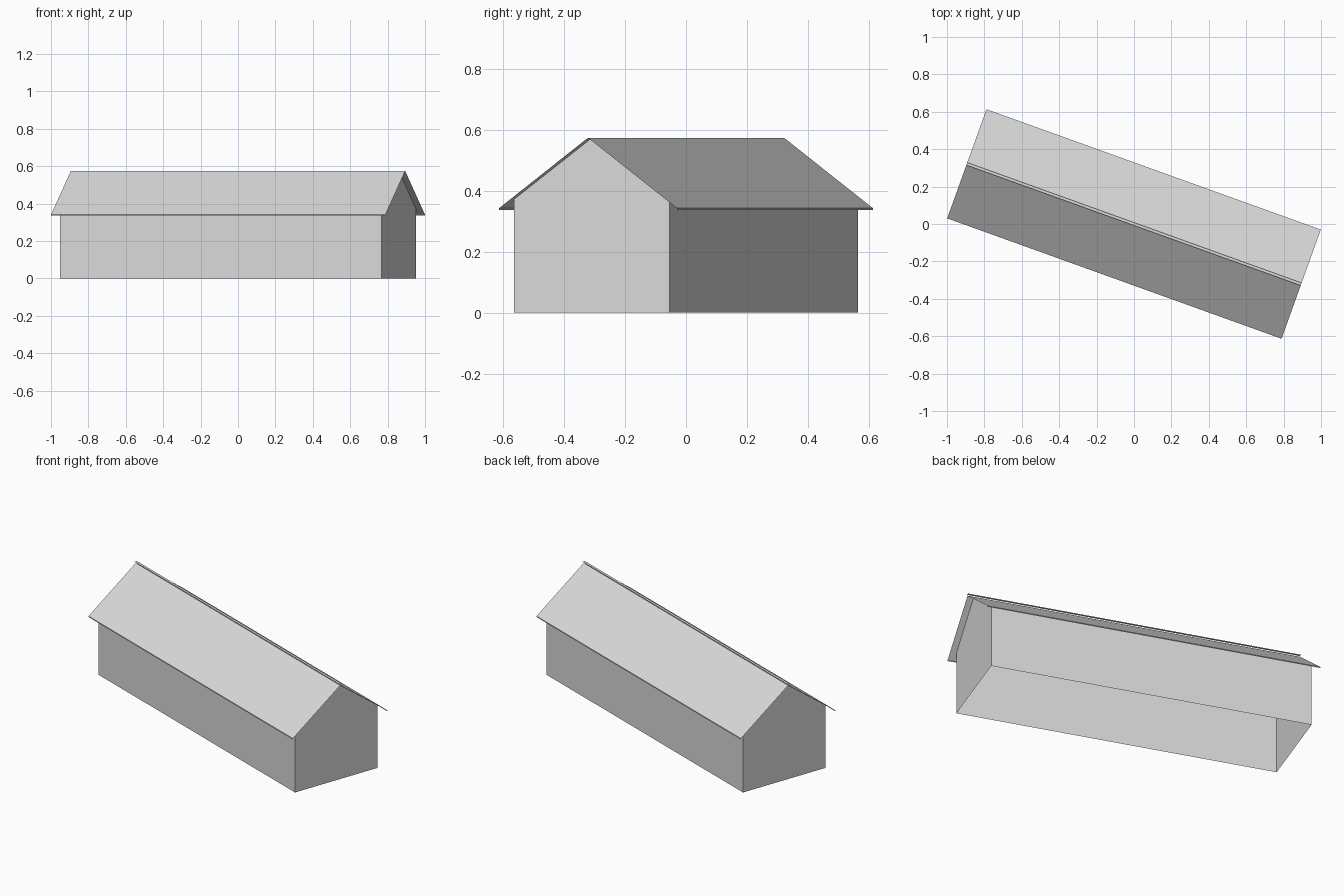
import bpy
import bmesh
from math import radians
from mathutils import Matrix

cube = bpy.data.objects.get("Cube")
if cube:
    bpy.data.objects.remove(cube, do_unlink=True)

TURN = Matrix.Rotation(radians(-19.8), 4, "Z")

grey = bpy.data.materials.new("light_grey")
grey.use_nodes = True
grey.diffuse_color = (0.7, 0.7, 0.7, 1)
grey.node_tree.nodes["Principled BSDF"].inputs["Base Color"].default_value = grey.diffuse_color


def build(name, polygons):
    """Make one object of thin sheets, each given by its corner points."""
    bm = bmesh.new()
    for corners in polygons:
        bm.faces.new([bm.verts.new(c) for c in corners])
    bmesh.ops.remove_doubles(bm, verts=bm.verts, dist=0.0001)
    bm.transform(TURN)
    mesh = bpy.data.meshes.new(name)
    bm.to_mesh(mesh)
    bm.free()
    mesh.materials.append(grey)
    obj = bpy.data.objects.new(name, mesh)
    bpy.context.collection.objects.link(obj)


def strip(start, end, half_length):
    """Sheet along the building between two (y, z) points."""
    return [(-half_length, *start), (half_length, *start),
            (half_length, *end), (-half_length, *end)]


LENGTH, WALL = 0.914, 0.271
ROOF_LENGTH, EAVE, EAVE_Z, RIDGE = 0.95, 0.31, 0.343, 0.574
WALL_TOP = RIDGE - WALL * (RIDGE - EAVE_Z) / EAVE

# Open shell of walls: two long sides and two gables, no floor
gable = [(-WALL, 0), (WALL, 0), (WALL, WALL_TOP), (0, RIDGE - 0.001), (-WALL, WALL_TOP)]
build("walls", [
    strip((-WALL, 0), (-WALL, WALL_TOP), LENGTH),
    strip((WALL, WALL_TOP), (WALL, 0), LENGTH),
    [(LENGTH, y, z) for y, z in gable],
    [(-LENGTH, y, z) for y, z in reversed(gable)],
])

# Overhanging roof sheets, each with a narrow lip under its eave
LIP_Z = EAVE_Z - 0.006
build("roof_front", [
    strip((-EAVE, LIP_Z), (-EAVE, EAVE_Z), ROOF_LENGTH),
    strip((-EAVE, EAVE_Z), (0, RIDGE), ROOF_LENGTH),
])
build("roof_back", [
    strip((0, RIDGE), (EAVE, EAVE_Z), ROOF_LENGTH),
    strip((EAVE, EAVE_Z), (EAVE, LIP_Z), ROOF_LENGTH),
])

# Narrow flat cap along the ridge
build("ridge_cap", [strip((-0.0075, 0.583), (0.0075, 0.583), ROOF_LENGTH)])
